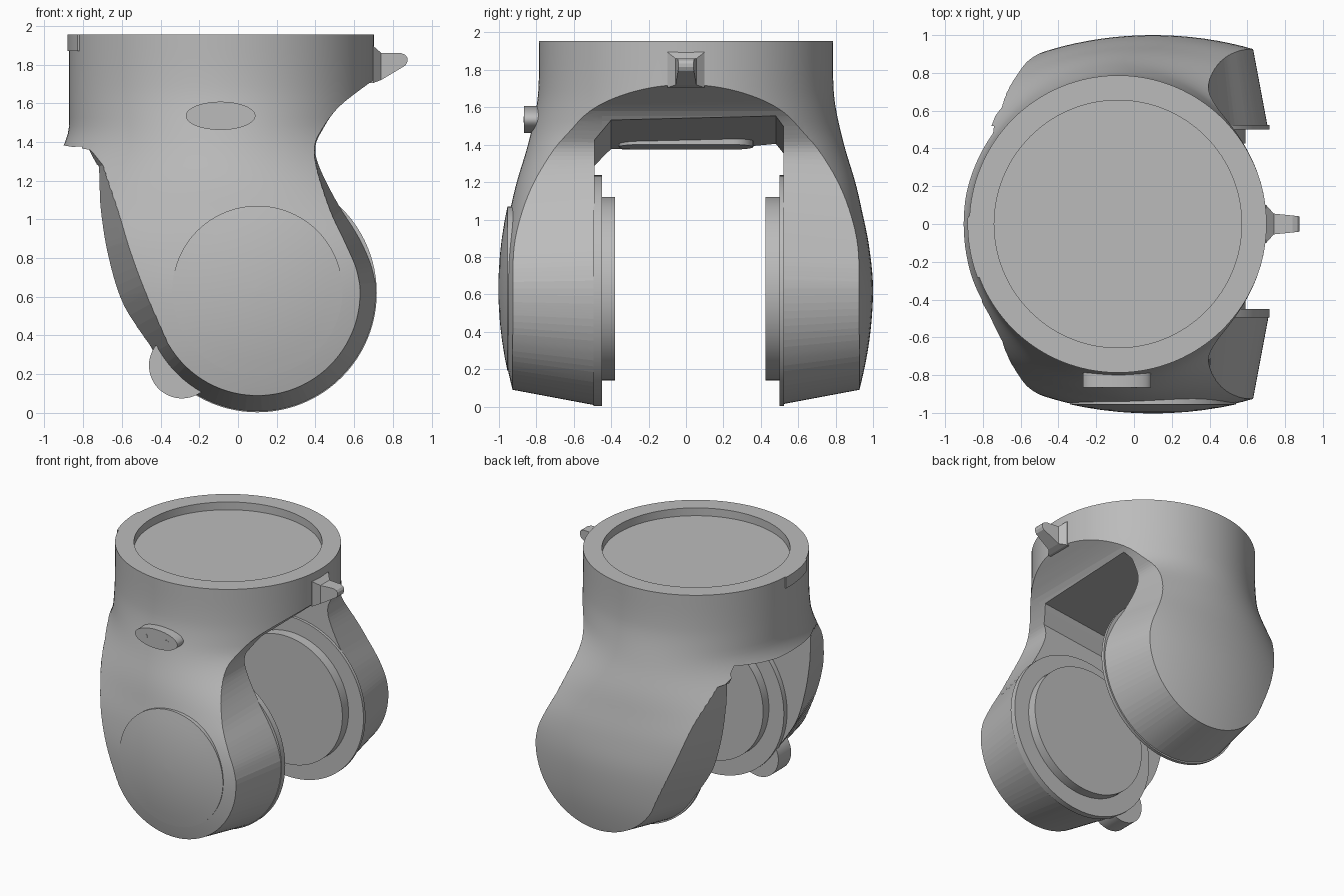
import bpy, bmesh, math
from math import sin, cos, pi, radians

cube = bpy.data.objects.get("Cube")
if cube:
    bpy.data.objects.remove(cube, do_unlink=True)

grey = bpy.data.materials.new("plain grey")
grey.use_nodes = True
COLOR = (0.5, 0.5, 0.5, 1)
grey.diffuse_color = COLOR
grey.node_tree.nodes["Principled BSDF"].inputs["Base Color"].default_value = COLOR


def loft(name, rings, smooth=True):
    """Closed solid through rings of equal point count, capped at both ends."""
    bm = bmesh.new()
    loops = [[bm.verts.new(p) for p in ring] for ring in rings]
    n = len(loops[0])
    for a, b in zip(loops, loops[1:]):
        for i in range(n):
            j = (i + 1) % n
            bm.faces.new((a[i], a[j], b[j], b[i]))
    bm.faces.new(loops[0])
    bm.faces.new(loops[-1])
    bmesh.ops.recalc_face_normals(bm, faces=bm.faces)
    mesh = bpy.data.meshes.new(name)
    bm.to_mesh(mesh)
    bm.free()
    mesh.materials.append(grey)
    ob = bpy.data.objects.new(name, mesh)
    bpy.context.collection.objects.link(ob)
    if smooth:
        shade(ob)
    return ob


def shade(ob):
    bpy.ops.object.select_all(action='DESELECT')
    ob.select_set(True)
    bpy.context.view_layer.objects.active = ob
    bpy.ops.object.shade_smooth_by_angle(angle=radians(28))


def spline(pts, n=5):
    """Catmull-Rom curve through points of any dimension."""
    p = [pts[0]] + list(pts) + [pts[-1]]
    out = []
    for k in range(len(pts) - 1):
        for s in range(n):
            t = s / n
            out.append(tuple(
                0.5 * (2 * b + (c - a) * t + (2 * a - 5 * b + 4 * c - d) * t * t
                       + (3 * b - a - 3 * c + d) * t ** 3)
                for a, b, c, d in zip(*p[k:k + 4])))
    return out + [tuple(pts[-1])]


def ellipse_y(x, z, y, rx, rz, n=96):
    return [(x + rx * cos(2 * pi * i / n), y, z + rz * sin(2 * pi * i / n)) for i in range(n)]


def disc_y(name, x, z, r, y0, y1, rz=None):
    return loft(name, [ellipse_y(x, z, y, r, rz or r) for y in (y0, y1)])


def circle_z(x, r, z, ry=None, n=128):
    return [(x + r * cos(2 * pi * i / n), (ry or r) * sin(2 * pi * i / n), z) for i in range(n)]


def cut(ob, tool, operation):
    mod = ob.modifiers.new("cut", 'BOOLEAN')
    mod.operation = operation
    mod.solver = 'EXACT'
    mod.object = tool
    bpy.ops.object.select_all(action='DESELECT')
    bpy.context.view_layer.objects.active = ob
    ob.select_set(True)
    bpy.ops.object.modifier_apply(modifier=mod.name)
    bpy.data.objects.remove(tool, do_unlink=True)


HUB_X, HUB_Z = 0.1, 0.62
COLLAR_X, COLLAR_R = -0.085, 0.787
TOP = 1.955

# Outer skin: round collar flaring into two broad domed cheeks
skin = spline([(TOP, .787), (1.75, .787), (1.6, .8), (1.4, .845), (1.2, .905), (1.05, .94),
               (.85, .98), (.62, 1.0), (.35, .98), (.1, .93), (-.05, .88)])
rings = []
for z, half_y in skin:
    t = min(max((1.5 - z) / 0.75, 0), 1)
    t = t * t * (3 - 2 * t)
    rings.append(circle_z(COLLAR_X + (HUB_X - COLLAR_X) * t, COLLAR_R + 0.62 * t, z, half_y))
body = loft("fork_body", rings)

# Side silhouette (inner x, z, outer x, z), tapering outward around the hub
throat = [(.7, 1.72, .7, 1.72), (.52, 1.58, .52, 1.58), (.43, 1.45, .42, 1.46),
          (.40, 1.36, .39, 1.36), (.43, 1.255, .405, 1.23), (.52, 1.085, .47, 1.04),
          (.625, .92, .55, .88), (.69, .78, .605, .76)]
arc = []
for k in range(41):
    a = radians(5 - 155 * k / 40)
    arc.append((HUB_X + .62 * cos(a), HUB_Z + .62 * sin(a),
                HUB_X + .53 * cos(a), HUB_Z + .53 * sin(a)))
rear = [arc[-1], (-.6, .55, -.47, .62), (-.68, .8, -.54, .85),
        (-.72, 1.05, -.585, 1.08), (-.725, 1.27, -.65, 1.3)]
outline = ([(.95, 2.1, .95, 2.1), (.95, 1.84, .95, 1.84)] + spline(throat + [arc[0]])[:-1]
           + arc[:-1] + spline(rear)
           + [(-.77, 1.36, -.77, 1.38), (-.95, 1.39, -.95, 1.4), (-.95, 2.1, -.95, 2.1)])


def outline_ring(y):
    f = max(abs(y) - 0.45, 0) / 0.48
    return [(a + (c - a) * f, y, b + (d - b) * f) for a, b, c, d in outline]


cut(body, loft("outline_cutter", [outline_ring(y) for y in (-1.05, -.45, .45, 1.05)], False),
    'INTERSECT')

# Wheel slot with a sloping, chamfered ceiling
slot = [(-.49, -.2), (-.49, 1.27), (-.4, 1.37), (.48, 1.39), (.52, 1.34), (.52, -.2)]


def slot_ring(x):
    rise = 0.12 * (x + 0.87)
    return [(x, y, z + rise if z > 0 else z) for y, z in slot]


cut(body, loft("slot_cutter", [slot_ring(-1.3), slot_ring(1.3)], False), 'DIFFERENCE')

# Shallow round recess in the top
cut(body, loft("recess_cutter", [circle_z(COLLAR_X, .655, z) for z in (TOP - .06, TOP + .1)],
               False), 'DIFFERENCE')
shade(body)

# Raised hub rings and bearing pads on the inner faces
for side, wall, ring_y, pad_y in (("front", -.495, -.45, -.38), ("back", .525, .5, .425)):
    disc_y(side + "_hub_ring", HUB_X, HUB_Z, .617, wall, ring_y)
    disc_y(side + "_bearing_pad", HUB_X, .63, .49, ring_y, pad_y)

# Domed cap on the front cheek
cap = [ellipse_y(HUB_X, .63, -.9, .44, .44)]
for r in (.44, .36, .27, .18, .09, .01):
    cap.append(ellipse_y(HUB_X, .63, -(1.003 - .25 * r * r), r, r))
loft("hub_cap", cap)

# Round lug under the front arm
disc_y("lower_lug", -.29, .245, .17, -.62, -.465)

# Oval badge plate with two pins
disc_y("oval_plate", -.09, 1.535, .18, -.72, -.865, .073)
for side, x in (("left", 0.0), ("right", -.18)):
    disc_y(side + "_pin", x, 1.535, .016, -.86, -.868)

# Pointer tab on the collar
tab = [(.66, .1, 1.705, 1.895), (.70, .1, 1.705, 1.895), (.74, .055, 1.72, 1.86),
       (.84, .045, 1.78, 1.86), (.865, .042, 1.795, 1.85), (.875, .04, 1.815, 1.835)]
loft("pointer_tab", [[(x, -w, lo), (x, w, lo), (x, w, hi), (x, -w, hi)]
                     for x, w, lo, hi in tab], False)

# Thin index plate at the rear of the collar
plate = []
for k in range(9):
    a = radians(177 + 24 * k / 8)
    plate.append([(COLLAR_X + r * cos(a), r * sin(a), z)
                  for r, z in ((.77, 1.87), (.796, 1.87), (.796, TOP), (.77, TOP))])
loft("index_plate", plate)

# Rounded rib under the ceiling
rib = []
for drop in (-.03, .03):
    ring = []
    for k in range(32):
        a = 2 * pi * k / 32
        x = -.6 + .11 * cos(a)
        y = math.copysign(.25, sin(a + .01)) + .11 * sin(a)
        ring.append((x, y, 1.385 + .12 * (x + .87) - drop))
    rib.append(ring)
loft("ceiling_rib", rib)
